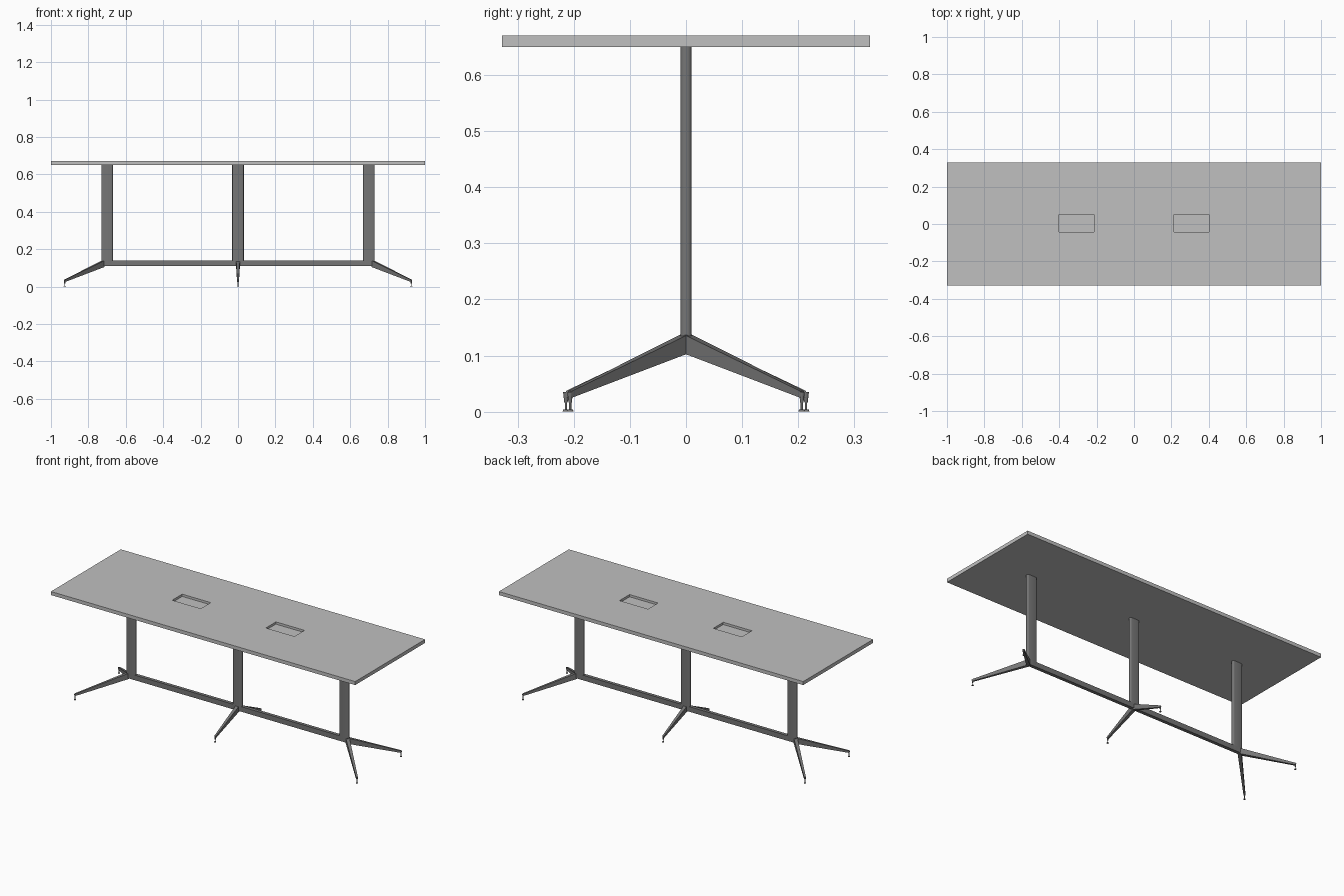
import bpy, bmesh, math
from mathutils import Matrix, Vector

cube = bpy.data.objects.get("Cube")
if cube:
    bpy.data.objects.remove(cube, do_unlink=True)


def material(name, value):
    m = bpy.data.materials.new(name)
    m.use_nodes = True
    colour = (value, value, value, 1)
    m.diffuse_color = colour
    m.node_tree.nodes["Principled BSDF"].inputs["Base Color"].default_value = colour
    return m


TOP = material("light grey top", 0.53)
BASE = material("dark grey metal", 0.18)


def finish(bm, name, mat):
    bmesh.ops.recalc_face_normals(bm, faces=bm.faces[:])
    mesh = bpy.data.meshes.new(name)
    bm.to_mesh(mesh)
    bm.free()
    ob = bpy.data.objects.new(name, mesh)
    bpy.context.collection.objects.link(ob)
    mesh.materials.append(mat)
    return ob


def box(name, centre, size, mat, round_vertical=0):
    bm = bmesh.new()
    bmesh.ops.create_cube(bm, size=1)
    bmesh.ops.transform(bm, matrix=Matrix.Translation(centre) @ Matrix.Diagonal((*size, 1)), verts=bm.verts)
    if round_vertical:
        edges = [e for e in bm.edges if abs(e.verts[0].co.z - e.verts[1].co.z) > 0.01]
        bmesh.ops.bevel(bm, geom=edges, offset=round_vertical, segments=4, profile=0.5, affect='EDGES')
    return finish(bm, name, mat)


def smooth(ob):
    bpy.ops.object.select_all(action='DESELECT')
    bpy.context.view_layer.objects.active = ob
    ob.select_set(True)
    bpy.ops.object.shade_smooth_by_angle()


# Table top with two cable recesses
top = box("table_top", (0, 0, 0.66), (2, 0.656, 0.021), TOP)
for x in (-0.308, 0.308):
    cutter = box("recess_cutter", (x, 0.003, 0.67), (0.188, 0.094, 0.026), TOP)
    cutter.hide_render = True
    mod = top.modifiers.new("recess", 'BOOLEAN')
    mod.operation = 'DIFFERENCE'
    mod.solver = 'EXACT'
    mod.object = cutter
    bpy.context.view_layer.objects.active = top
    bpy.ops.object.modifier_apply(modifier=mod.name)
    bpy.data.objects.remove(cutter, do_unlink=True)

# Rounded flat columns
for name, x in (("right", -0.7), ("centre", 0), ("left", 0.7)):
    smooth(box(name + "_column", (x, 0, 0.3855), (0.062, 0.02, 0.53), BASE, 0.008))

# Long stretcher between the columns
box("stretcher", (0, 0, 0.125), (1.45, 0.02, 0.03), BASE)


def leg(name, x, angle, reach):
    """Tapered arm sloping to the floor, with a levelling glide at its tip."""
    along = Vector((math.cos(angle), math.sin(angle), 0))
    side = Vector((-along.y, along.x, 0))
    root = Vector((x, 0, 0))
    bm = bmesh.new()
    rings = []
    for dist, low, high, half in ((0, 0.105, 0.139, 0.01), (reach, 0.025, 0.037, 0.005)):
        p = root + along * dist
        rings.append([bm.verts.new(p + side * s * half + Vector((0, 0, z)))
                      for s, z in ((-1, low), (1, low), (1, high), (-1, high))])
    bm.faces.new(rings[0])
    bm.faces.new(rings[1])
    for i in range(4):
        j = (i + 1) % 4
        bm.faces.new((rings[0][i], rings[0][j], rings[1][j], rings[1][i]))
    finish(bm, name + "_leg", BASE)

    # Socket, stem and pad of the glide
    tip = root + along * reach
    bm = bmesh.new()
    for low, high, r1, r2 in ((0.016, 0.035, 0.003, 0.005), (0.003, 0.018, 0.002, 0.002),
                              (0, 0.004, 0.006, 0.005)):
        bmesh.ops.create_cone(bm, cap_ends=True, segments=16, radius1=r1, radius2=r2, depth=high - low,
                              matrix=Matrix.Translation(tip + Vector((0, 0, (low + high) / 2))))
    smooth(finish(bm, name + "_glide", BASE))


# Diagonal legs at the ends, straight legs in the middle
for depth, sy in (("front", -1), ("back", 1)):
    leg(depth + "_centre", 0, sy * math.pi / 2, 0.214)
    leg(depth + "_left", 0.72, sy * math.pi / 4, 0.292)
    leg(depth + "_right", -0.72, sy * math.pi * 3 / 4, 0.292)
